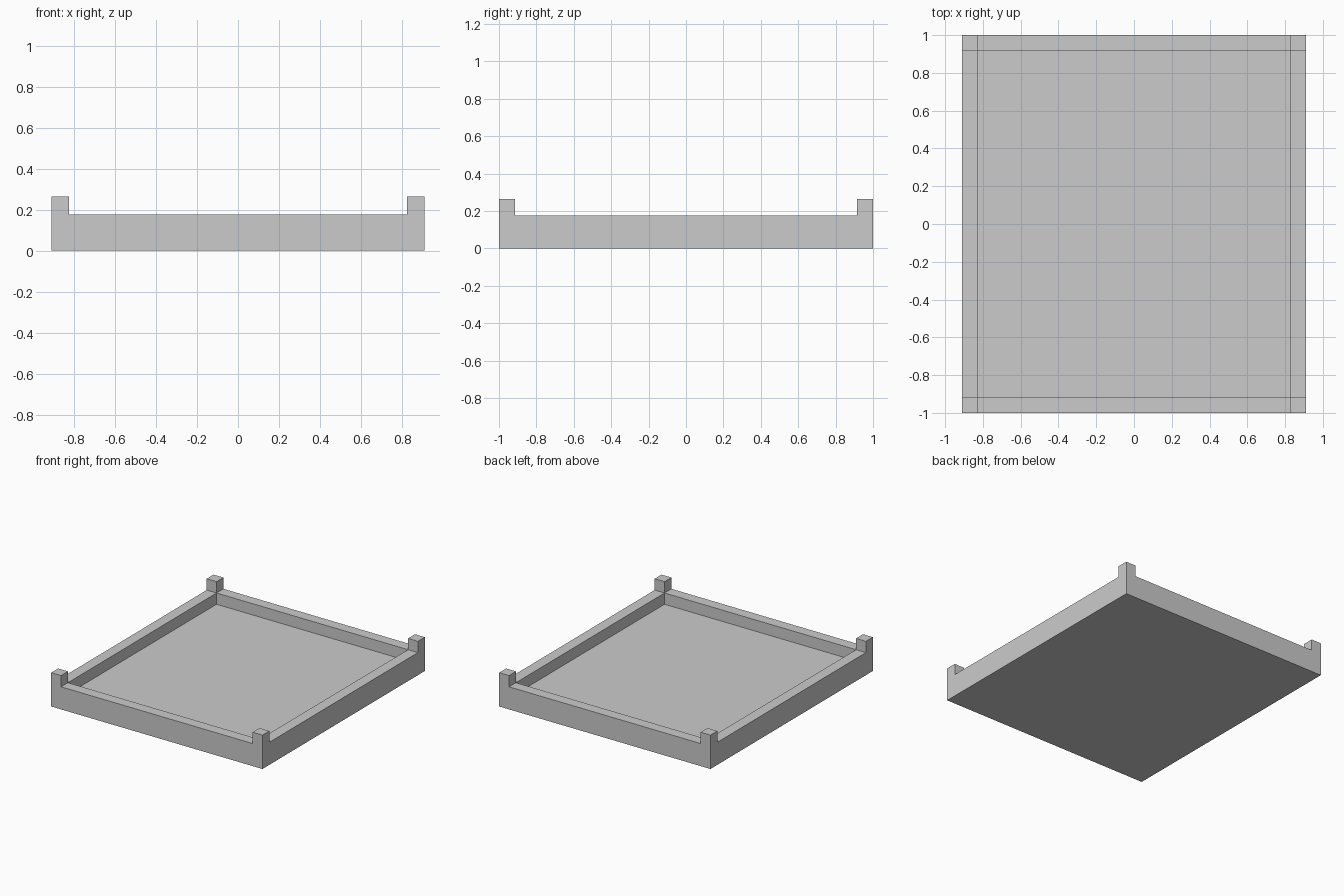
import bpy, bmesh
from mathutils import Vector, Matrix

if "Cube" in bpy.data.objects:
    bpy.data.objects.remove(bpy.data.objects["Cube"])

HX, HY = 0.911, 1.0      # half width and half length
WALL = 0.085             # rim and corner post thickness
RIM, STEP = 0.176, 0.088  # rim height; tray depth and post rise

bm = bmesh.new()

# Solid slab up to the rim height
bmesh.ops.create_cube(bm, size=1, matrix=Matrix.Translation((0, 0, RIM / 2))
                      @ Matrix.Diagonal((2 * HX, 2 * HY, RIM, 1)))

# Cut lines along the inside of the rim
for axis, half in ((Vector((1, 0, 0)), HX), (Vector((0, 1, 0)), HY)):
    for s in (-1, 1):
        bmesh.ops.bisect_plane(bm, geom=bm.verts[:] + bm.edges[:] + bm.faces[:],
                               plane_co=axis * s * (half - WALL), plane_no=axis)


def push(faces, dz):
    """Extrude each face straight up or down."""
    out = bmesh.ops.extrude_discrete_faces(bm, faces=faces)["faces"]
    verts = list({v for f in out for v in f.verts})
    bmesh.ops.translate(bm, verts=verts, vec=(0, 0, dz))


# Raise the four corner posts and sink the tray floor
top = [f for f in bm.faces if f.normal.z > 0.9]
centre = {f: f.calc_center_median() for f in top}
corners = [f for f, c in centre.items() if abs(c.x) > HX - WALL and abs(c.y) > HY - WALL]
floor = [f for f, c in centre.items() if c.length < 0.5]
push(corners, STEP)
push(floor, -STEP)

# Merge the flat side and bottom panels
bmesh.ops.remove_doubles(bm, verts=bm.verts[:], dist=1e-5)
bmesh.ops.dissolve_limit(bm, angle_limit=0.01, verts=bm.verts[:], edges=bm.edges[:])
bmesh.ops.recalc_face_normals(bm, faces=bm.faces[:])

mesh = bpy.data.meshes.new("stacking_tray")
bm.to_mesh(mesh)
bm.free()
bpy.context.collection.objects.link(bpy.data.objects.new("stacking_tray", mesh))
